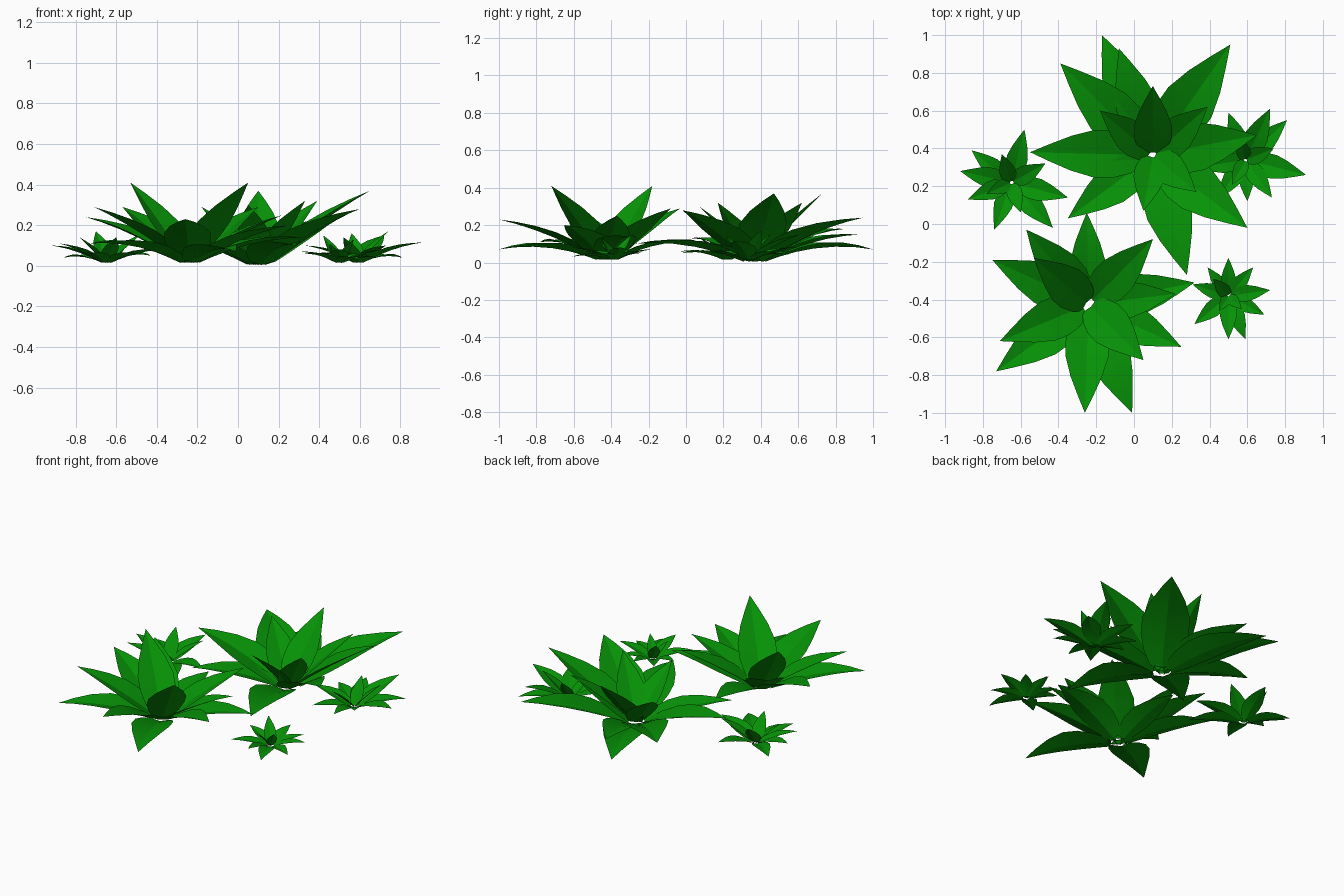
import bpy, bmesh
from mathutils import Vector

if "Cube" in bpy.data.objects:
    bpy.data.objects.remove(bpy.data.objects["Cube"])

# Leaf green
green = bpy.data.materials.new("leaf_green")
green.use_nodes = True
green.diffuse_color = (0.002, 0.29, 0.002, 1)
green.node_tree.nodes["Principled BSDF"].inputs["Base Color"].default_value = green.diffuse_color

# Position along the leaf and relative half width
OUTLINE = [(0, .5), (.12, .8), (.28, 1), (.45, 1), (.65, .73), (.84, .35)]
UP = Vector((0, 0, 1))


def add_leaf(bm, base, tip, slim):
    """Arched, pointed blade folded upward along its midrib."""
    flat = Vector((tip.x - base.x, tip.y - base.y, 0))
    out = flat.normalized()
    side = UP.cross(out)
    # Steep inner leaves start closer to the centre
    pitch = min((tip.z - base.z) / flat.length, 1)
    start = base + out * flat.length * (.1 - .06 * pitch)
    span = tip - start
    length = span.length
    # Low leaves arch and droop, steep leaves stay nearly straight
    steep = span.z / length
    arch = length * max(.03, .15 - .18 * steep)
    control = start + span * .5 + UP * arch
    normal = side.cross(span).normalized()
    if normal.z < 0:
        normal = -normal
    rows = []
    for t, w in OUTLINE:
        mid = start * (1 - t) ** 2 + control * 2 * t * (1 - t) + tip * t * t
        half = w * length * slim
        lift = normal * half * .25
        rows.append([bm.verts.new(p) for p in
                     (mid - side * half + lift, mid, mid + side * half + lift)])
    for a, b in zip(rows, rows[1:]):
        for i in range(2):
            bm.faces.new((a[i + 1], a[i], b[i], b[i + 1]))
    point = bm.verts.new(tip)
    for i in range(2):
        bm.faces.new((rows[-1][i + 1], rows[-1][i], point))


def add_plant(name, base, slim, tips):
    """Rosette with one leaf for each tip position."""
    bm = bmesh.new()
    for tip in tips:
        add_leaf(bm, Vector(base), Vector(tip), slim)
    mesh = bpy.data.meshes.new(name)
    bm.to_mesh(mesh)
    bm.free()
    mesh.materials.append(green)
    plant = bpy.data.objects.new(name, mesh)
    bpy.context.collection.objects.link(plant)
    bpy.ops.object.select_all(action="DESELECT")
    plant.select_set(True)
    bpy.context.view_layer.objects.active = plant
    bpy.ops.object.shade_smooth_by_angle(angle=.45)


# Two large rosettes
add_plant("large_back_plant", (.1, .365, .005), .2, [
    (-.17, 1, .07), (-.08, .93, .15), (-.39, .85, .18), (-.55, .38, .2),
    (-.35, .03, .13), (.28, -.27, .1), (.6, -.02, .28), (.65, .47, .37),
    (.51, .95, .24), (.39, .62, .32), (-.18, .6, .29), (.1, .73, .37),
    (.33, .17, .32), (.05, .07, .3)])
add_plant("large_front_plant", (-.24, -.425, .015), .2, [
    (-.57, -.03, .29), (-.75, -.19, .24), (-.73, -.78, .11), (-.71, -.62, .29),
    (-.26, -1, .23), (-.01, -1, .07), (.05, -.72, .41), (.25, -.65, .2),
    (.22, -.37, .25), (.32, -.31, .14), (.1, -.08, .29), (-.25, .06, .12),
    (-.53, -.18, .41)])

# Three small rosettes
add_plant("small_left_plant", (-.65, .22, .015), .2, [
    (-.86, .39, .04), (-.92, .28, .1), (-.88, .13, .11), (-.74, -.03, .06),
    (-.58, .5, .1), (-.35, .14, .08), (-.43, -.02, .05), (-.47, .32, .16),
    (-.7, .37, .17), (-.6, .06, .14), (-.78, .16, .14)])
add_plant("small_right_plant", (.59, .34, .015), .2, [
    (.5, .59, .08), (.72, .61, .15), (.81, .55, .04), (.91, .26, .115),
    (.73, .14, .1), (.6, .12, .05), (.44, .13, .06), (.33, .3, .1),
    (.38, .48, .06), (.74, .4, .17), (.56, .46, .16), (.52, .21, .14)])
add_plant("small_front_plant", (.5, -.38, .015), .2, [
    (.5, -.18, .07), (.72, -.35, .08), (.69, -.48, .04), (.59, -.61, .03),
    (.5, -.61, .08), (.32, -.53, .06), (.31, -.32, .07), (.39, -.23, .05),
    (.63, -.23, .06), (.42, -.29, .15), (.57, -.45, .13), (.45, -.46, .11)])
